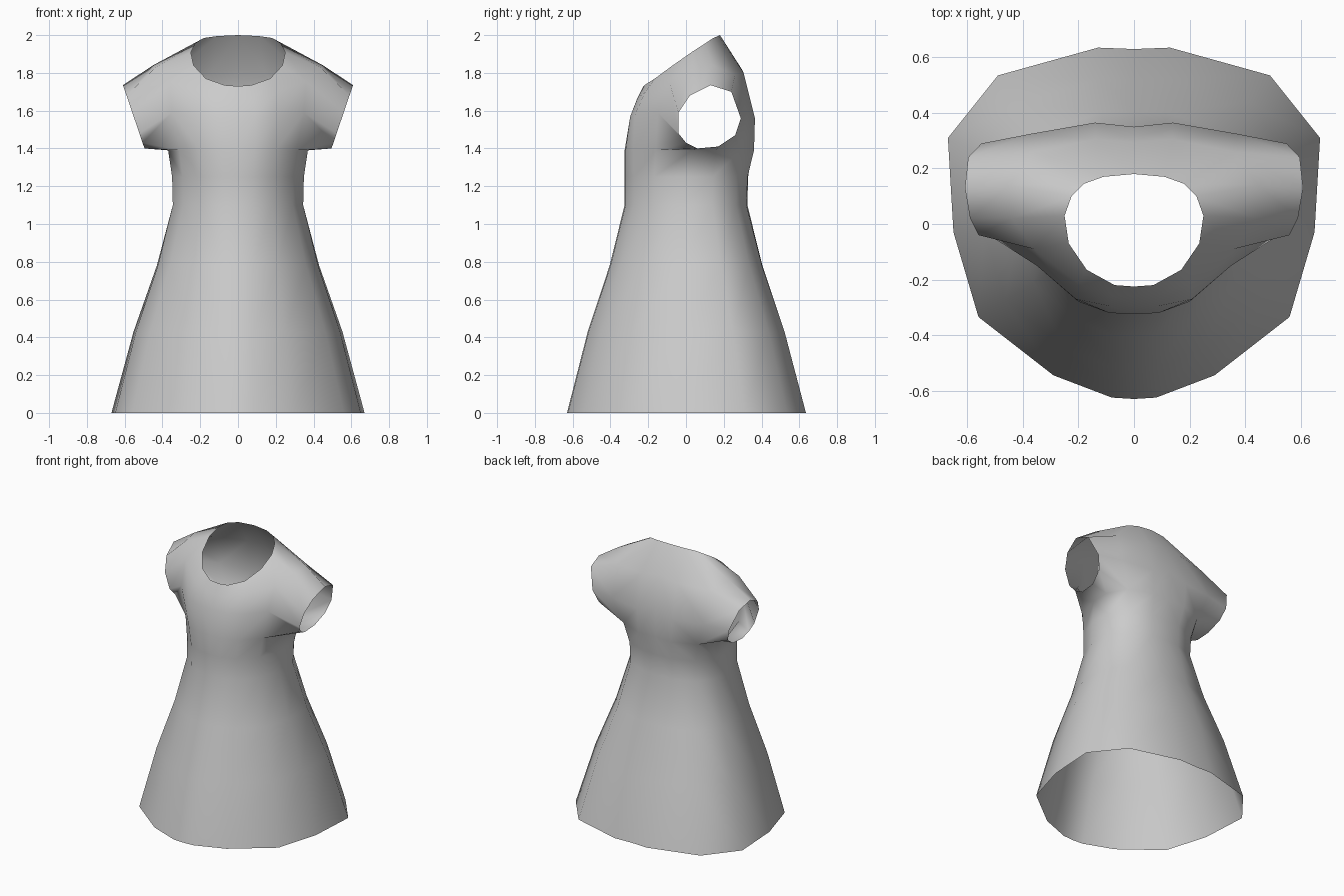
import bpy, bmesh

# Half cross-sections, front centre -> +x side -> back centre (9 points)
HEM = [(0, -.63), (.08, -.625), (.29, -.545), (.56, -.335), (.65, -.03),
       (.67, .31), (.49, .535), (.13, .635), (0, .63)]
WAIST = [(0, -.325), (.08, -.32), (.18, -.275), (.29, -.17), (.345, -.02),
         (.345, .14), (.26, .265), (.11, .32), (0, .325)]
UNDERARM = [(0, -.325), (.09, -.32), (.20, -.28), (.31, -.16), (.37, .03),
            (.37, .16), (.30, .29), (.13, .36), (0, .35)]
CHEST = [(0, -.295, 1.57), (.09, -.295, 1.57), (.21, -.27, 1.58), (.35, -.15, 1.59), None,
         None, (.37, .325, 1.57), (.14, .365, 1.56), (0, .35, 1.62)]
YOKE = [(0, -.26, 1.66), (.08, -.257, 1.665), (.20, -.215, 1.70), (.36, -.09, 1.755), (.44, .02, 1.825),
        (.45, .14, 1.84), (.36, .26, 1.79), (.14, .305, 1.80), (0, .295, 1.82)]
NECK = [(0, -.225, 1.73), (.07, -.22, 1.735), (.17, -.165, 1.77), (.235, -.07, 1.84), (.25, .03, 1.91),
        (.225, .10, 1.955), (.18, .145, 1.985), (.11, .17, 1.995), (0, .18, 2.0)]
# Sleeve opening in (y, z), counter-clockwise from front bottom
CUFF = [(0, 1.43), (.06, 1.40), (.17, 1.41), (.26, 1.47), (.29, 1.56),
        (.24, 1.70), (.13, 1.735), (.02, 1.68), (-.04, 1.59), (-.04, 1.48)]


def blend(a, b, t, z):
    return [(p[0] + (q[0] - p[0]) * t, p[1] + (q[1] - p[1]) * t, z) for p, q in zip(a, b)]


bm = bmesh.new()


def add_ring(points):
    return [bm.verts.new(p) if p else None for p in points]


# Skirt and bodice tube
rings = [add_ring(blend(HEM, WAIST, t, z)) for t, z in ((0, 0), (.36, .43), (.74, .78), (1, 1.1))]
rings.append(add_ring(blend(WAIST, UNDERARM, .15, 1.25)))
rings.append(add_ring(blend(UNDERARM, UNDERARM, 0, 1.39)))
rings += [add_ring(r) for r in (CHEST, YOKE, NECK)]
for lo, hi in zip(rings, rings[1:]):
    for j in range(8):
        quad = (lo[j], lo[j + 1], hi[j + 1], hi[j])
        if None not in quad and not (j == 4 and None in (lo + hi)):
            bm.faces.new(quad)

# Cap sleeve from the armhole to the cuff
under, chest, yoke = rings[5:8]
armhole = under[3:7] + [chest[6]] + yoke[6:2:-1] + [chest[3]]
cuff = add_ring([(.495 + .34 * (z - 1.4), y, z) for y, z in CUFF])
for j in range(10):
    k = (j + 1) % 10
    bm.faces.new((armhole[j], armhole[k], cuff[k], cuff[j]))

for f in bm.faces:
    f.smooth = True
mesh = bpy.data.meshes.new("dress")
bm.to_mesh(mesh)
bm.free()
dress = bpy.data.objects.new("dress", mesh)
bpy.context.collection.objects.link(dress)
mirror = dress.modifiers.new("mirror", 'MIRROR')
mirror.use_clip = True
